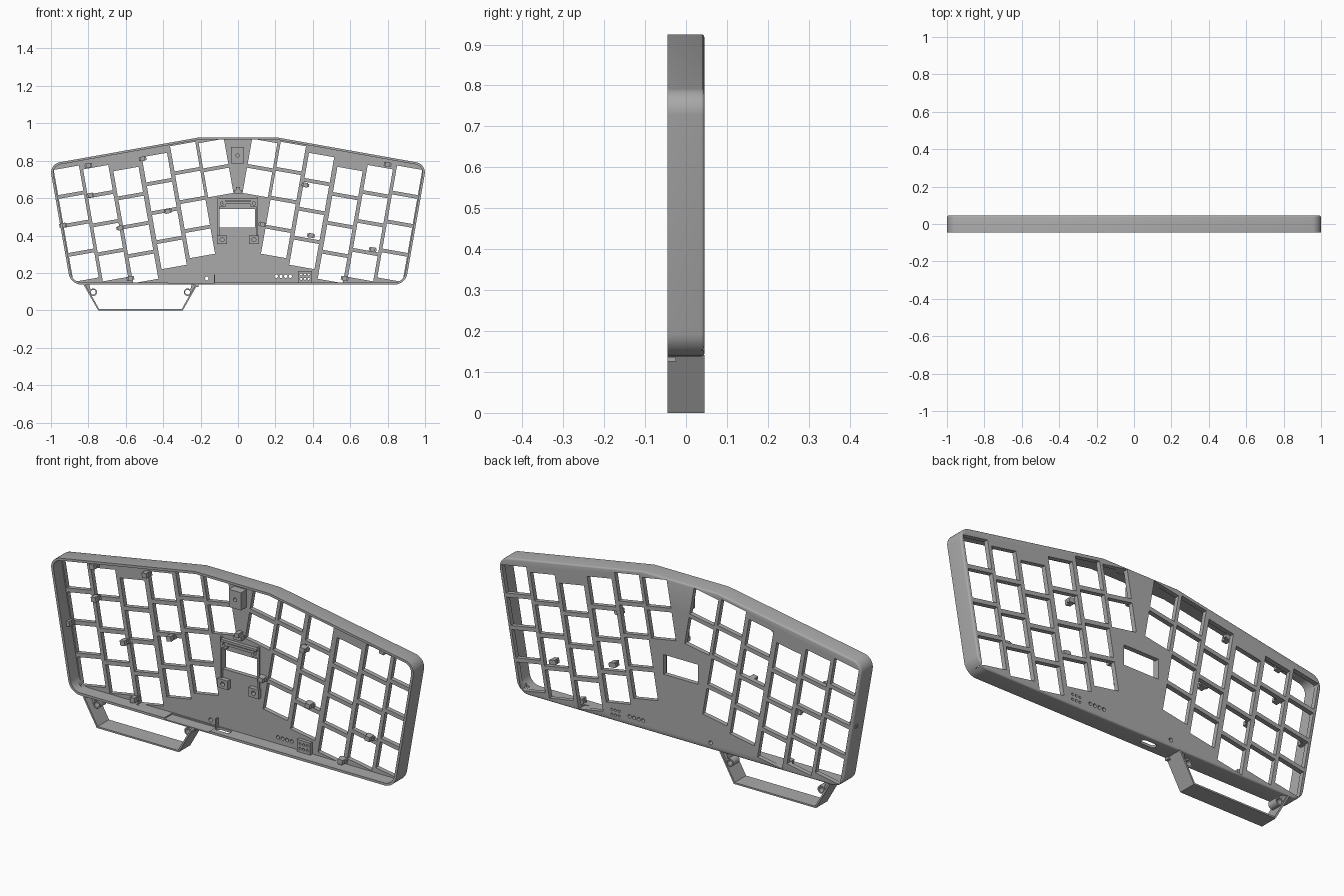
import bpy, bmesh, math
from mathutils import Vector, Matrix
from mathutils.geometry import interpolate_bezier

if "Cube" in bpy.data.objects:
    bpy.data.objects.remove(bpy.data.objects["Cube"])

grey = bpy.data.materials.new("case grey")
grey.use_nodes = True
grey.diffuse_color = (0.4, 0.4, 0.4, 1)
grey.node_tree.nodes["Principled BSDF"].inputs["Base Color"].default_value = (0.4, 0.4, 0.4, 1)

BACK, FRONT, PLATE = 0.045, -0.045, 0.022
TILT = math.radians(10)


def make(name, bm):
    bmesh.ops.recalc_face_normals(bm, faces=bm.faces)
    mesh = bpy.data.meshes.new(name)
    bm.to_mesh(mesh)
    bm.free()
    ob = bpy.data.objects.new(name, mesh)
    mesh.materials.append(grey)
    bpy.context.collection.objects.link(ob)
    return ob


def prism(bm, pts, y0, y1):
    """Extrude an x-z outline from y0 to y1; returns the front face."""
    a = [bm.verts.new((x, y0, z)) for x, z in pts]
    b = [bm.verts.new((x, y1, z)) for x, z in pts]
    front = bm.faces.new(a)
    back = bm.faces.new(b[::-1])
    for i in range(len(a)):
        j = (i + 1) % len(a)
        bm.faces.new((a[j], a[i], b[i], b[j]))
    return front, back


def rect(x, z, w, h, angle=0):
    rot = Matrix.Rotation(angle, 2)
    return [Vector((x, z)) + rot @ Vector((sx * w / 2, sz * h / 2))
            for sx, sz in ((-1, -1), (1, -1), (1, 1), (-1, 1))]


def disc(x, z, r, n=20):
    return [(x + r * math.cos(i * math.tau / n), z + r * math.sin(i * math.tau / n)) for i in range(n)]


def rounded(corners, steps=9):
    """Outline with each corner (x, z, radius) rounded off."""
    pts = []
    for i, (x, z, r) in enumerate(corners):
        p = Vector((x, z))
        if not r:
            pts.append(p)
            continue
        ends = [p + (Vector(corners[k][:2]) - p).normalized() * r for k in (i - 1, (i + 1) % len(corners))]
        handles = [e.lerp(p, 0.55) for e in ends]
        pts += [q.to_2d() for q in interpolate_bezier(ends[0], handles[0], handles[1], ends[1], steps)]
    return pts


def cut(ob, cutter):
    mod = ob.modifiers.new("cut", "BOOLEAN")
    mod.object, mod.operation, mod.solver = cutter, "DIFFERENCE", "EXACT"
    bpy.context.view_layer.objects.active = ob
    bpy.ops.object.modifier_apply(modifier=mod.name)
    bpy.data.objects.remove(cutter)


def smooth(ob):
    bpy.ops.object.select_all(action="DESELECT")
    ob.select_set(True)
    bpy.context.view_layer.objects.active = ob
    bpy.ops.object.shade_smooth_by_angle(angle=math.radians(35))


# Case: shallow tray open to the front
half = [(0.895, 0.138, 0.055), (1.008, 0.782, 0.055), (0.205, 0.925, 0)]
outline = rounded(half + [(-x, z, r) for x, z, r in reversed(half)])
bm = bmesh.new()
front, back = prism(bm, outline, FRONT, BACK)
bmesh.ops.recalc_face_normals(bm, faces=bm.faces)
bmesh.ops.bevel(bm, geom=list(back.edges), offset=0.008, segments=3, affect="EDGES", profile=0.5)
front = min(bm.faces, key=lambda f: f.calc_center_median().y)
bmesh.ops.inset_region(bm, faces=[front], thickness=0.012, use_even_offset=True)
floor = bmesh.ops.extrude_discrete_faces(bm, faces=[front])["faces"][0]
bmesh.ops.translate(bm, verts=floor.verts, vec=(0, PLATE - FRONT, 0))
case = make("case", bm)

# Key openings: staggered columns given by their top centre and key count
columns = [(0.906, 0.695, 4), (0.749, 0.698, 4), (0.587, 0.688, 4),
           (0.435, 0.763, 4), (0.284, 0.822, 4), (0.131, 0.838, 2)]
PITCH, KEY = 0.157, 0.137
bm = bmesh.new()
for side in (-1, 1):
    for x, z, count in columns:
        for k in range(count):
            d = k * PITCH
            prism(bm, rect(side * (x - d * math.sin(TILT)), z - d * math.cos(TILT),
                           KEY, KEY, -side * TILT), 0.0, 0.1)
# Display window, indicator holes and reset hole
prism(bm, rect(-0.003, 0.492, 0.19, 0.098), -0.03, 0.1)
for i in range(4):
    prism(bm, disc(0.205 + i * 0.025, 0.182, 0.009), 0, 0.1)
prism(bm, disc(-0.167, 0.17, 0.01), 0, 0.1)
for i in range(6):
    prism(bm, disc(0.338 + i % 3 * 0.02, 0.168 + i // 3 * 0.024, 0.006, 12), 0, 0.1)
cut(case, make("key_cutter", bm))

# Connector slot through the bottom wall and thinned wall beside it
bm = bmesh.new()
slot = [(x - 0.08, y) for x, y in rounded([(-0.04, -0.016, 0.015), (0.04, -0.016, 0.015),
                                         (0.04, 0.016, 0.015), (-0.04, 0.016, 0.015)], 5)]
prism(bm, slot, -0.17, -0.1)
bmesh.ops.rotate(bm, verts=bm.verts, cent=(0, 0, 0), matrix=Matrix.Rotation(-math.pi / 2, 3, "X"))
prism(bm, rect(-0.25, 0.15, 0.25, 0.012), -0.06, 0.015)
cut(case, make("slot_cutter", bm))
smooth(case)


def block(name, x, z, w, h, y0, y1=PLATE + 0.002, angle=0, hole=0):
    bm = bmesh.new()
    prism(bm, rect(x, z, w, h, angle), y0, y1)
    ob = make(name, bm)
    if hole:
        bm = bmesh.new()
        prism(bm, disc(x, z, hole), y0 - 0.01, y1 - 0.004)
        cut(ob, make("hole_cutter", bm))
    return ob


# Board clips between the key openings
clips = [(-0.80, 0.775), (-0.79, 0.615), (-0.935, 0.455), (-0.63, 0.44), (-0.51, 0.81),
         (-0.375, 0.53), (-0.575, 0.17), (0.36, 0.67), (0.13, 0.46), (0.39, 0.40),
         (0.80, 0.78), (0.72, 0.325), (0.57, 0.17)]
for x, z in clips:
    a = math.copysign(TILT, -x)
    block("board_clip", x, z, 0.026, 0.024, -0.012, angle=a)
    block("clip_foot", x, z, 0.04, 0.018, 0.008, angle=a)

# Display mount: thin frame, top bar and screw bosses
for x in (-0.104, 0.102):
    block("display_side", x, 0.482, 0.01, 0.245, 0.012)
block("display_top_bar", 0, 0.592, 0.2, 0.012, 0.004)
block("display_retainer", -0.003, 0.575, 0.16, 0.012, 0.01)
for x in (-0.085, 0.085):
    block("display_boss", x, 0.378, 0.055, 0.045, 0.0, hole=0.011)
    block("display_boss", x, 0.572, 0.034, 0.036, 0.01, hole=0.009)

# Central screw post and its lower clip
block("centre_post", -0.003, 0.828, 0.068, 0.088, -0.02, hole=0.009)
block("centre_clip", 0, 0.632, 0.04, 0.022, -0.005)
block("centre_clip_boss", 0, 0.648, 0.022, 0.02, -0.012)

# Switch housing with two rows of pin holes, and a short rib
housing = block("switch_housing", 0.358, 0.18, 0.074, 0.06, 0.005)
bm = bmesh.new()
for i in range(6):
    prism(bm, disc(0.338 + i % 3 * 0.02, 0.168 + i // 3 * 0.024, 0.006, 12), -0.05, 0.1)
cut(housing, make("pin_cutter", bm))
block("short_rib", -0.125, 0.17, 0.006, 0.045, 0.0)

# Foot: thin bent strip under the case
outer = [(-0.828, 0.141), (-0.748, 0.0), (-0.295, 0.0), (-0.215, 0.141)]
inner = [(-0.225, 0.141), (-0.300, 0.008), (-0.743, 0.008), (-0.818, 0.141)]
bm = bmesh.new()
prism(bm, outer + inner, FRONT, BACK)
make("foot", bm)

# Foot pivots: tubes with a gusset to each leg
for side in (-1, 1):
    cx = -0.5215 + side * 0.252
    bm = bmesh.new()
    prism(bm, disc(cx, 0.097, 0.02, 24), -0.01, 0.04)
    ring = make("foot_pivot", bm)
    bm = bmesh.new()
    prism(bm, disc(cx, 0.097, 0.013, 24), -0.1, 0.1)
    cut(ring, make("bore_cutter", bm))
    smooth(ring)
    bm = bmesh.new()
    prism(bm, [(cx + side * 0.05, 0.139), (cx + side * 0.022, 0.139),
               (cx + side * 0.015, 0.112), (cx + side * 0.017, 0.088)], -0.005, 0.035)
    make("foot_gusset", bm)
block("foot_latch", -0.22, 0.131, 0.018, 0.012, FRONT, -0.025)
